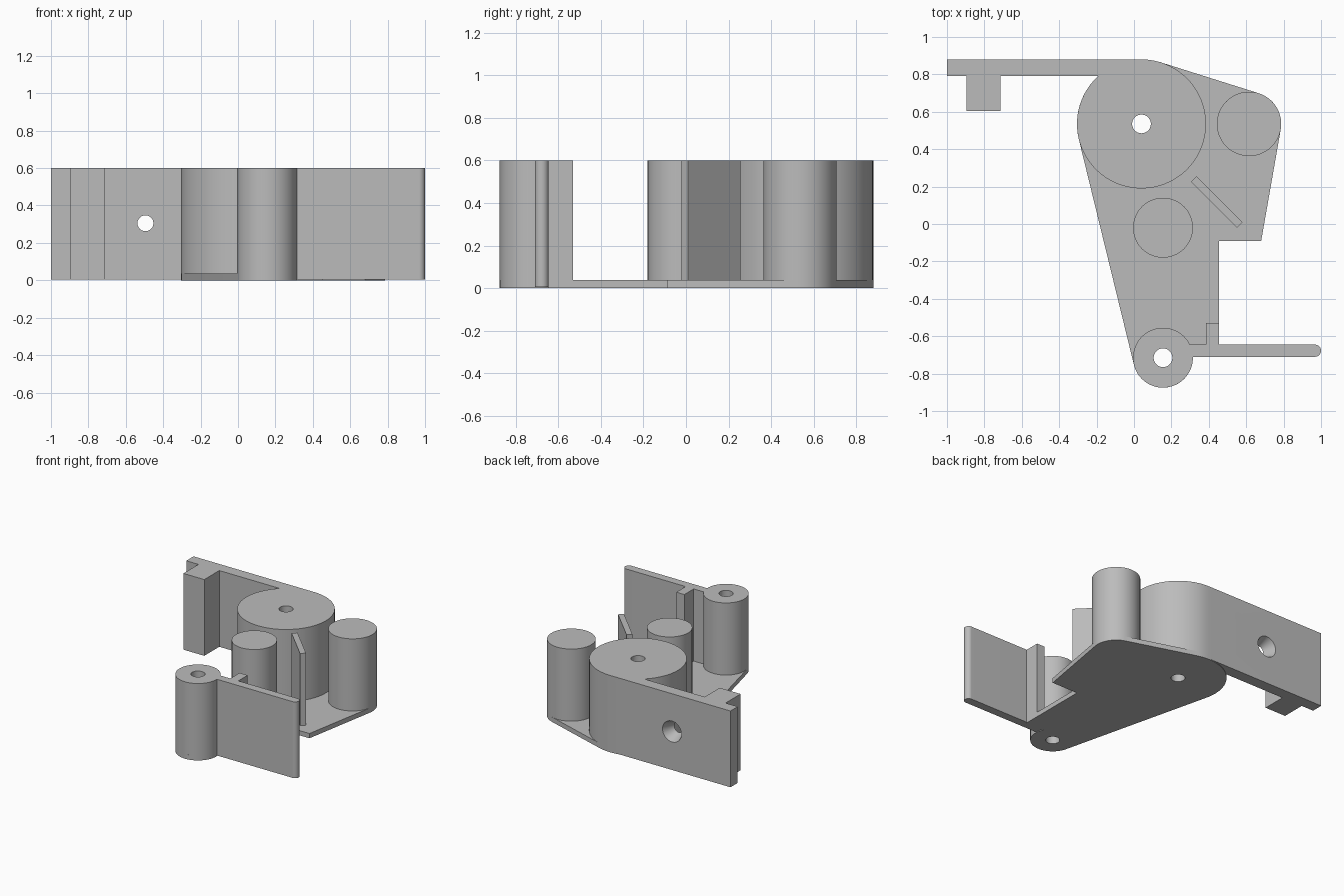
import bpy, bmesh
from math import cos, sin, radians, pi
from mathutils import Matrix

if "Cube" in bpy.data.objects:
    bpy.data.objects.remove(bpy.data.objects["Cube"])

grey = bpy.data.materials.new("plain grey")
grey.use_nodes = True
grey.diffuse_color = (0.5, 0.5, 0.5, 1)
grey.node_tree.nodes["Principled BSDF"].inputs["Base Color"].default_value = grey.diffuse_color

TOP, LOW, PLATE = 0.6, 0.005, 0.037
DRUM, POST, BOSS = (0.04, 0.535, 0.345), (0.615, 0.535, 0.172), (0.155, -0.715, 0.16)
MIDDLE = (0.155, -0.02, 0.16)


def arc(circle, start, end):
    """Points along a circle (x, y, radius) between two angles in degrees."""
    x, y, r = circle
    n = max(4, round(abs(end - start) / 5))
    angles = [radians(start + (end - start) * i / n) for i in range(n + 1)]
    return [(x + r * cos(a), y + r * sin(a)) for a in angles]


def add_object(name, bm):
    mesh = bpy.data.meshes.new(name)
    bmesh.ops.recalc_face_normals(bm, faces=bm.faces)
    bm.to_mesh(mesh)
    bm.free()
    mesh.materials.append(grey)
    obj = bpy.data.objects.new(name, mesh)
    bpy.context.collection.objects.link(obj)
    return obj


def extrude(name, outline, z0, z1):
    bm = bmesh.new()
    face = bm.faces.new([bm.verts.new((x, y, z0)) for x, y in outline])
    new = bmesh.ops.extrude_face_region(bm, geom=[face])["geom"]
    bmesh.ops.translate(bm, vec=(0, 0, z1 - z0),
                        verts=[v for v in new if isinstance(v, bmesh.types.BMVert)])
    return add_object(name, bm)


def cutter(r1, r2, depth, matrix):
    bm = bmesh.new()
    bmesh.ops.create_cone(bm, cap_ends=True, segments=48, radius1=r1, radius2=r2,
                          depth=depth, matrix=matrix)
    obj = add_object("hole_cutter", bm)
    obj.hide_render = True
    return obj


def cut(obj, tool):
    mod = obj.modifiers.new("hole", 'BOOLEAN')
    mod.operation, mod.solver, mod.object = 'DIFFERENCE', 'EXACT', tool
    bpy.context.view_layer.objects.active = obj
    bpy.ops.object.modifier_apply(modifier=mod.name)
    bpy.data.objects.remove(tool)


def drill(obj, circle):
    cut(obj, cutter(0.05, 0.05, 2, Matrix.Translation((circle[0], circle[1], 0))))


# Base plate wrapped around the round parts, with a notched corner
base = extrude("base_plate",
               arc(BOSS, 193.7, 386) + [(0.455, -0.645), (0.455, -0.09), (0.68, -0.09)]
               + arc(POST, -10, 72.5) + arc(DRUM, 72.5, 193.7), 0, PLATE)
drill(base, DRUM)
drill(base, BOSS)

# Drum with the back wall and its square lug
back = extrude("drum_and_back_wall",
               [(-1, 0.79), (-0.895, 0.79), (-0.895, 0.605), (-0.715, 0.605), (-0.715, 0.79)]
               + arc(DRUM, 132.35, 450) + [(-1, 0.88)], LOW, TOP)
drill(back, DRUM)

# Countersunk screw hole through the back wall, wide on the outside
cut(back, cutter(0.042, 0.082, 0.092,
                 Matrix.Translation((-0.495, 0.835, 0.305)) @ Matrix.Rotation(-pi / 2, 4, 'X')))

# Pivot boss with the round-ended front wall and its rib
front = extrude("boss_and_front_wall",
                arc(BOSS, 25.9, 361.8) + arc((0.9675, -0.6775, 0.0325), -90, 90)
                + [(0.455, -0.645), (0.455, -0.53), (0.385, -0.53), (0.385, -0.645)], LOW, TOP)
drill(front, BOSS)

# Plain posts
posts = [extrude(name, arc(c, 0, 355), LOW, TOP)
         for name, c in (("middle_post", MIDDLE), ("side_post", POST))]

# Thin diagonal fin
fin = extrude("diagonal_fin",
              [(0.305, 0.225), (0.55, -0.02), (0.58, 0.01), (0.335, 0.255)], LOW, TOP)

# Smooth round walls, crisp edges
bpy.ops.object.select_all(action='DESELECT')
for obj in [base, back, front, fin] + posts:
    obj.select_set(True)
    bpy.context.view_layer.objects.active = obj
bpy.ops.object.shade_smooth_by_angle(angle=radians(30))
